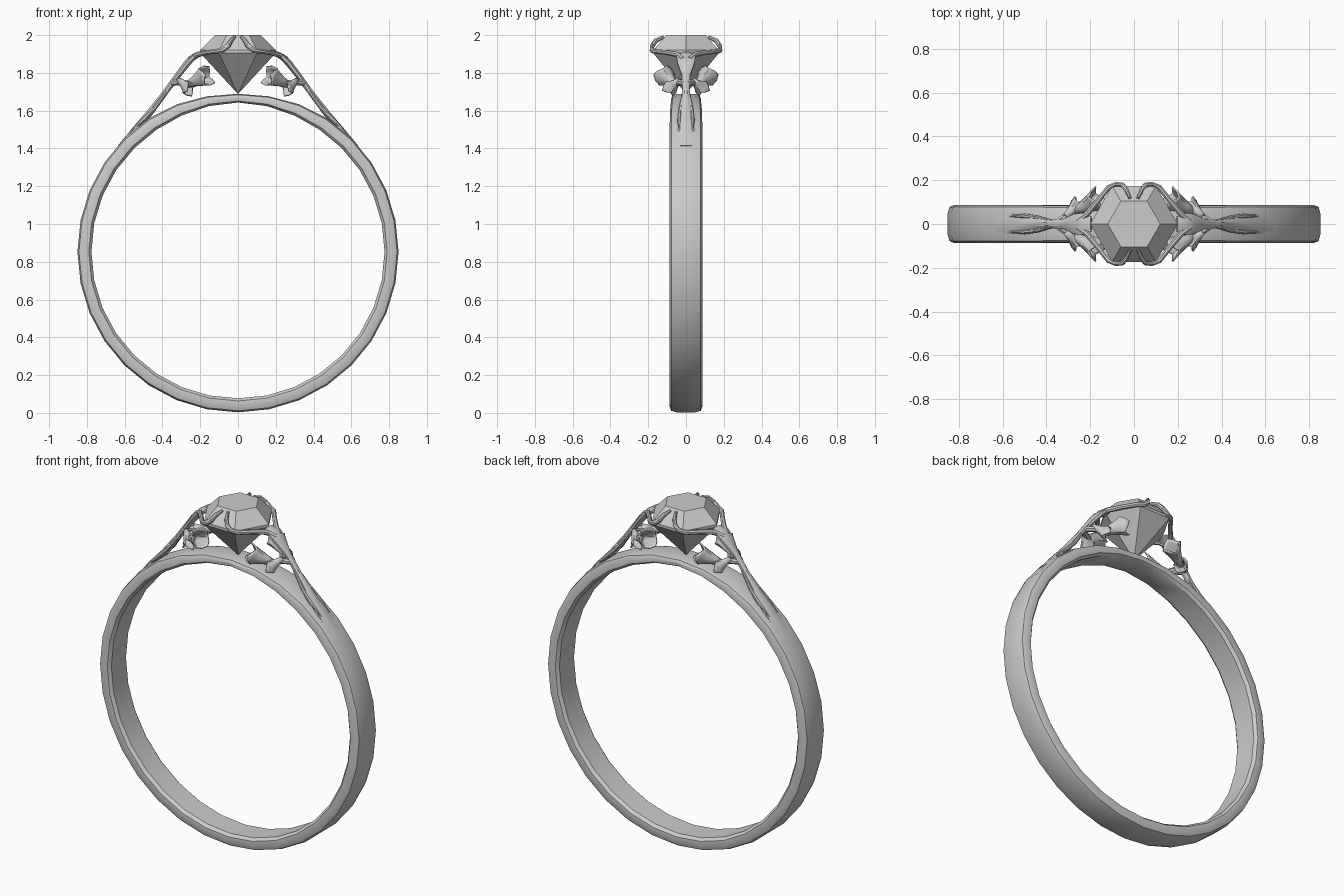
import bpy, bmesh, math
from mathutils import Vector

if "Cube" in bpy.data.objects:
    bpy.data.objects.remove(bpy.data.objects["Cube"])

CZ = 0.853  # height of the band's centre


def make(name, verts, faces, mirror=None, smooth=True):
    me = bpy.data.meshes.new(name)
    me.from_pydata([tuple(v) for v in verts], [], faces)
    bm = bmesh.new()
    bm.from_mesh(me)
    bmesh.ops.recalc_face_normals(bm, faces=bm.faces)
    bm.to_mesh(me)
    bm.free()
    ob = bpy.data.objects.new(name, me)
    bpy.context.collection.objects.link(ob)
    if smooth:
        bpy.ops.object.select_all(action='DESELECT')
        ob.select_set(True)
        bpy.context.view_layer.objects.active = ob
        bpy.ops.object.shade_smooth_by_angle(angle=math.radians(32))
    if mirror:
        m = ob.modifiers.new("mirror", 'MIRROR')
        m.use_axis = (*mirror, False)
        m.use_mirror_merge = False
    return ob


def loft(rings, n, closed=False):
    """Quads between successive n-point rings."""
    k = len(rings)
    faces = []
    for i in range(k if closed else k - 1):
        a, b = i * n, ((i + 1) % k) * n
        faces += [(a + j, a + (j + 1) % n, b + (j + 1) % n, b + j) for j in range(n)]
    return [v for r in rings for v in r], faces


def sweep(name, path, side, mirror, n=8):
    """Flattened bar along (x, y, z, half width, half thickness) points."""
    side = Vector(side)
    pts = [Vector(p[:3]) for p in path]
    rings = []
    for i, p in enumerate(path):
        t = (pts[min(i + 1, len(pts) - 1)] - pts[max(i - 1, 0)]).normalized()
        nrm = t.cross(side).normalized()
        s = nrm.cross(t)
        rings.append([pts[i] + s * p[3] * math.cos(a) * 1.08 + nrm * p[4] * math.sin(a) * 1.08
                      for a in [2 * math.pi * (j + .5) / n for j in range(n)]])
    verts, faces = loft(rings, n)
    faces += [tuple(range(n)), tuple(range(len(verts) - n, len(verts)))]
    return make(name, verts, faces, mirror)


def trumpet(name, start, end, r0, r1):
    """Small curled flower cup with a wavy, flared rim."""
    start, end = Vector(start), Vector(end)
    axis = (end - start).normalized()
    u = axis.cross(Vector((0, 0, 1))).normalized()
    v = u.cross(axis)
    n, rings = 12, []
    for f, g in ((0, 0), (.35, .25), (.65, .55), (.88, .82), (1, 1)):
        ring = []
        for j in range(n):
            a = 2 * math.pi * j / n
            r = r0 + (r1 - r0) * g
            wave = .018 * g * g * math.cos(3 * a)
            ring.append(start.lerp(end, f) + axis * wave + r * (u * math.cos(a) + v * math.sin(a)))
        rings.append(ring)
    ob = make(name, *loft(rings, n), mirror=(True, True))
    s = ob.modifiers.new("thickness", 'SOLIDIFY')
    s.thickness = .008
    return ob


# Band: bevelled section revolved, thinner beneath the stone
section = [(.85, .05), (.842, .078), (.82, .087), (.79, .085), (.776, .068)]
section += [(r, -y) for r, y in reversed(section)]
rings = []
for i in range(32):
    a = 2 * math.pi * i / 32
    k = max(0, math.cos(a)) ** 14
    ring = []
    for r, y in section:
        r = .813 + (r - .813) * (1 - .38 * k)
        y *= 1 - .12 * k
        ring.append((r * math.sin(a), y, CZ + r * math.cos(a)))
    rings.append(ring)
make("band", *loft(rings, len(section), closed=True))

# Gemstone: six-sided table, girdle and pointed base
rings = [[(r * math.cos(j * math.pi / 3), r * math.sin(j * math.pi / 3), z) for j in range(6)]
         for r, z in ((.12, 2.0), (.2, 1.92), (.2, 1.905), (.002, 1.69))]
verts, faces = loft(rings, 6)
make("gemstone", verts, faces + [tuple(range(6)), tuple(range(18, 24))], smooth=False)

# Shoulder stems rising from the band to the stone
sweep("shoulder_stem", [
    (.63, 0, 1.41, .05, .008), (.55, 0, 1.497, .045, .014), (.47, 0, 1.585, .028, .018),
    (.39, 0, 1.69, .018, .015), (.32, 0, 1.785, .022, .016), (.27, 0, 1.85, .045, .018),
    (.235, 0, 1.885, .05, .016), (.195, 0, 1.9, .035, .01)], (0, 1, 0), (True, False))

# Pointed tails splitting off the stem along the band
sweep("shoulder_tail", [
    (.57, .036, 1.49, .002, .002), (.5, .036, 1.555, .011, .012),
    (.44, .03, 1.615, .009, .01), (.37, .012, 1.71, .006, .008)], (0, 1, 0), (True, True))

# Claws wrapping the girdle and hooking over the crown
sweep("claw", [
    (.255, .015, 1.87, .016, .016), (.215, .045, 1.897, .014, .013),
    (.165, .105, 1.908, .012, .012), (.115, .168, 1.914, .012, .012),
    (.08, .182, 1.922, .014, .01), (.052, .178, 1.945, .014, .01),
    (.036, .158, 1.972, .012, .01), (.018, .118, 1.99, .008, .007)], (0, 0, 1), (True, True))

# Flower cups tucked under the stone, with a twig joining them to the stem
trumpet("large_cup", (.275, .055, 1.735), (.165, .115, 1.785), .016, .057)
trumpet("small_cup", (.315, .035, 1.765), (.255, .085, 1.715), .012, .042)
sweep("cup_twig", [
    (.35, .008, 1.745, .014, .014), (.31, .035, 1.75, .016, .016),
    (.27, .055, 1.738, .016, .016), (.22, .085, 1.76, .006, .006)], (0, 0, 1), (True, True))
